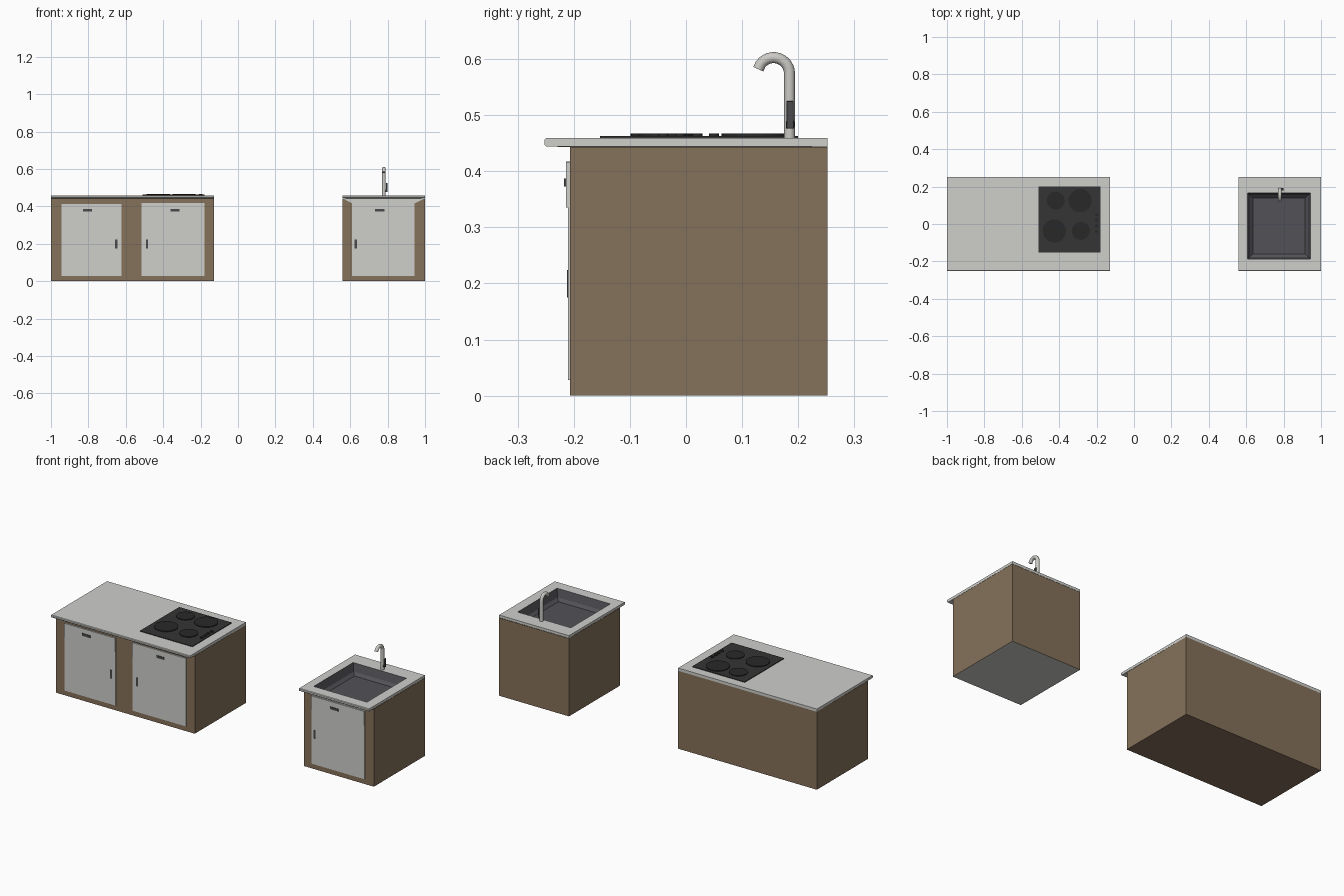
import bpy, bmesh, math
from mathutils import Vector

if "Cube" in bpy.data.objects:
    bpy.data.objects.remove(bpy.data.objects["Cube"])


def mat(name, r, g, b):
    m = bpy.data.materials.new(name)
    m.diffuse_color = (r, g, b, 1)
    m.use_nodes = True
    m.node_tree.nodes["Principled BSDF"].inputs["Base Color"].default_value = m.diffuse_color
    return m


BROWN = mat("brown wood", 0.235, 0.165, 0.103)
GREY = mat("light grey", 0.62, 0.62, 0.6)
BLACK = mat("hob black", 0.035, 0.035, 0.035)
BURNER = mat("burner black", 0.022, 0.022, 0.022)
BASIN = mat("basin grey", 0.085, 0.083, 0.095)
HANDLE = mat("handle grey", 0.07, 0.07, 0.075)
STEEL = mat("tap steel", 0.6, 0.59, 0.56)

Y0, Y1, FRONT = -0.252, 0.252, -0.207   # counter front, back, cabinet front
ZC, ZT = 0.443, 0.459                   # cabinet top, counter top


def finish(name, bm, *mats):
    bmesh.ops.recalc_face_normals(bm, faces=bm.faces)
    me = bpy.data.meshes.new(name)
    bm.to_mesh(me)
    bm.free()
    for m in mats:
        me.materials.append(m)
    ob = bpy.data.objects.new(name, me)
    bpy.context.collection.objects.link(ob)
    return ob


def box(name, x0, x1, y0, y1, z0, z1, m, bevel=0):
    bm = bmesh.new()
    bmesh.ops.create_cube(bm, size=1)
    for v in bm.verts:
        v.co = Vector(((x0 + x1) / 2 + v.co.x * (x1 - x0),
                       (y0 + y1) / 2 + v.co.y * (y1 - y0),
                       (z0 + z1) / 2 + v.co.z * (z1 - z0)))
    if bevel:
        bmesh.ops.bevel(bm, geom=bm.edges[:], offset=bevel, segments=2,
                        profile=0.5, affect='EDGES')
    return finish(name, bm, m)


def disc(name, x, y, z0, z1, r, m, n=32):
    bm = bmesh.new()
    bmesh.ops.create_cone(bm, cap_ends=True, segments=n, radius1=r, radius2=r, depth=z1 - z0)
    bmesh.ops.translate(bm, verts=bm.verts, vec=(x, y, (z0 + z1) / 2))
    return finish(name, bm, m)


def rect(bm, x0, x1, y0, y1, z):
    return [bm.verts.new(p) for p in ((x0, y0, z), (x1, y0, z), (x1, y1, z), (x0, y1, z))]


def bridge(bm, a, b):
    return [bm.faces.new((a[i], a[(i + 1) % 4], b[(i + 1) % 4], b[i])) for i in range(4)]


def door(name, x0, x1, top, pull_x, handle_x):
    box(name + "_door", x0, x1, -0.210, FRONT, 0.028, 0.336, GREY)
    box(name + "_drawer_front", x0, x1, -0.214, FRONT, 0.335, top, GREY)
    box(name + "_drawer_pull", pull_x - 0.025, pull_x + 0.025, -0.217, -0.213, 0.373, 0.387, HANDLE)
    box(name + "_door_handle", handle_x - 0.006, handle_x + 0.006, -0.212, -0.209, 0.175, 0.224, HANDLE)


# Hob cabinet and counter
box("hob_cabinet", -1, -0.127, FRONT, Y1, 0, ZC, BROWN)


def counter_profile():
    return [(Y1, ZC), (Y1, ZT), (Y0 + 0.003, ZT), (Y0, ZT - 0.003), (Y0, ZC + 0.005), (Y0 + 0.003, ZC + 0.002)]


bm = bmesh.new()
ends = [[bm.verts.new((x, y, z)) for y, z in counter_profile()] for x in (-1, -0.127)]
n = len(ends[0])
for e in ends:
    bm.faces.new(e)
for i in range(n):
    j = (i + 1) % n
    bm.faces.new((ends[0][i], ends[0][j], ends[1][j], ends[1][i]))
finish("hob_counter", bm, GREY)

door("left", -0.944, -0.623, 0.413, -0.805, -0.651)
door("middle", -0.516, -0.179, 0.417, -0.337, -0.487)

# Hob plate, burners and knobs
box("hob_plate", -0.51, -0.18, -0.153, 0.2, ZT - 0.001, 0.463, BLACK)
for i, (x, y, r) in enumerate(((-0.426, -0.037, 0.062), (-0.418, 0.125, 0.048),
                               (-0.288, 0.125, 0.062), (-0.284, -0.037, 0.048))):
    disc(f"burner_{i}", x, y, 0.462, 0.4675, r, BURNER)
for i in range(4):
    disc(f"knob_{i}", -0.2, 0.05 - 0.03 * i, 0.462, 0.4675, 0.009, BURNER, 16)

# Sink cabinet: open top, grey base, grey upper strip on the front
XA, XB = 0.56, 1.0
bm = bmesh.new()
lo, hi = rect(bm, XA, XB, FRONT, Y1, 0), rect(bm, XA, XB, FRONT, Y1, ZC)
bm.faces.new(lo).material_index = 1
walls = bridge(bm, lo, hi)
bm.faces.remove(walls[0])
outer = [lo[0], lo[1], hi[1], hi[0]]
inner = [bm.verts.new((x, FRONT, z)) for x, z in ((0.61, 0.028), (0.943, 0.028), (0.943, 0.416), (0.61, 0.416))]
bridge(bm, outer, inner)[2].material_index = 1
bm.faces.new(inner)
finish("sink_cabinet", bm, BROWN, GREY)
door("sink", 0.61, 0.943, 0.416, 0.757, 0.629)

# Sink counter: ring around the basin opening
HX0, HX1, HY0, HY1 = 0.608, 0.943, -0.188, 0.167
bm = bmesh.new()
rings = [rect(bm, HX0, HX1, HY0, HY1, ZC),
         rect(bm, XA, XB, Y0 + 0.003, Y1, ZC + 0.001),
         rect(bm, XA, XB, Y0, Y1, ZC + 0.004),
         rect(bm, XA, XB, Y0, Y1, ZT - 0.003),
         rect(bm, XA, XB, Y0 + 0.003, Y1, ZT),
         rect(bm, HX0, HX1, HY0, HY1, ZT)]
for a, b in zip(rings, rings[1:]):
    bridge(bm, a, b)
finish("sink_counter", bm, GREY)

# Basin: steep walls, sloped lower step, flat floor
bm = bmesh.new()
rings = [rect(bm, HX0 + d, HX1 - d, HY0 + d, HY1 - d, z)
         for d, z in ((0, ZT), (0.012, 0.415), (0.028, 0.4))]
for a, b in zip(rings, rings[1:]):
    bridge(bm, a, b)
bm.faces.new(rings[-1])
basin = finish("sink_basin", bm, BASIN)
basin.data.flip_normals()

# Tap: bent tube along a hooked path
TX, CY, CZ, R = 0.78, 0.156, 0.574, 0.0285
path = [(CY + R, ZT - 0.001), (CY + R, 0.52)]
path += [(CY + R * math.cos(math.radians(a)), CZ + R * math.sin(math.radians(a))) for a in range(0, 156, 12)]
path.append((path[-1][0] - 0.004, path[-1][1] - 0.009))
bm = bmesh.new()
loops, S, TR = [], 16, 0.0098
for i, (y, z) in enumerate(path):
    p, q = path[max(i - 1, 0)], path[min(i + 1, len(path) - 1)]
    t = Vector((0, q[0] - p[0], q[1] - p[1])).normalized()
    side = Vector((1, 0, 0))
    up = t.cross(side)
    loops.append([bm.verts.new(Vector((TX, y, z)) + TR * (side * math.cos(k * math.tau / S) + up * math.sin(k * math.tau / S)))
                  for k in range(S)])
for a, b in zip(loops, loops[1:]):
    for k in range(S):
        bm.faces.new((a[k], a[(k + 1) % S], b[(k + 1) % S], b[k])).smooth = True
bm.faces.new(loops[0])
bm.faces.new(loops[-1])
finish("tap_spout", bm, STEEL)

# Tap lever on the right side
box("tap_lever_hinge", TX + 0.005, TX + 0.016, 0.178, 0.193, 0.476, 0.49, HANDLE, 0.003)
box("tap_lever", TX + 0.012, TX + 0.019, 0.179, 0.192, 0.476, 0.525, HANDLE, 0.002)
